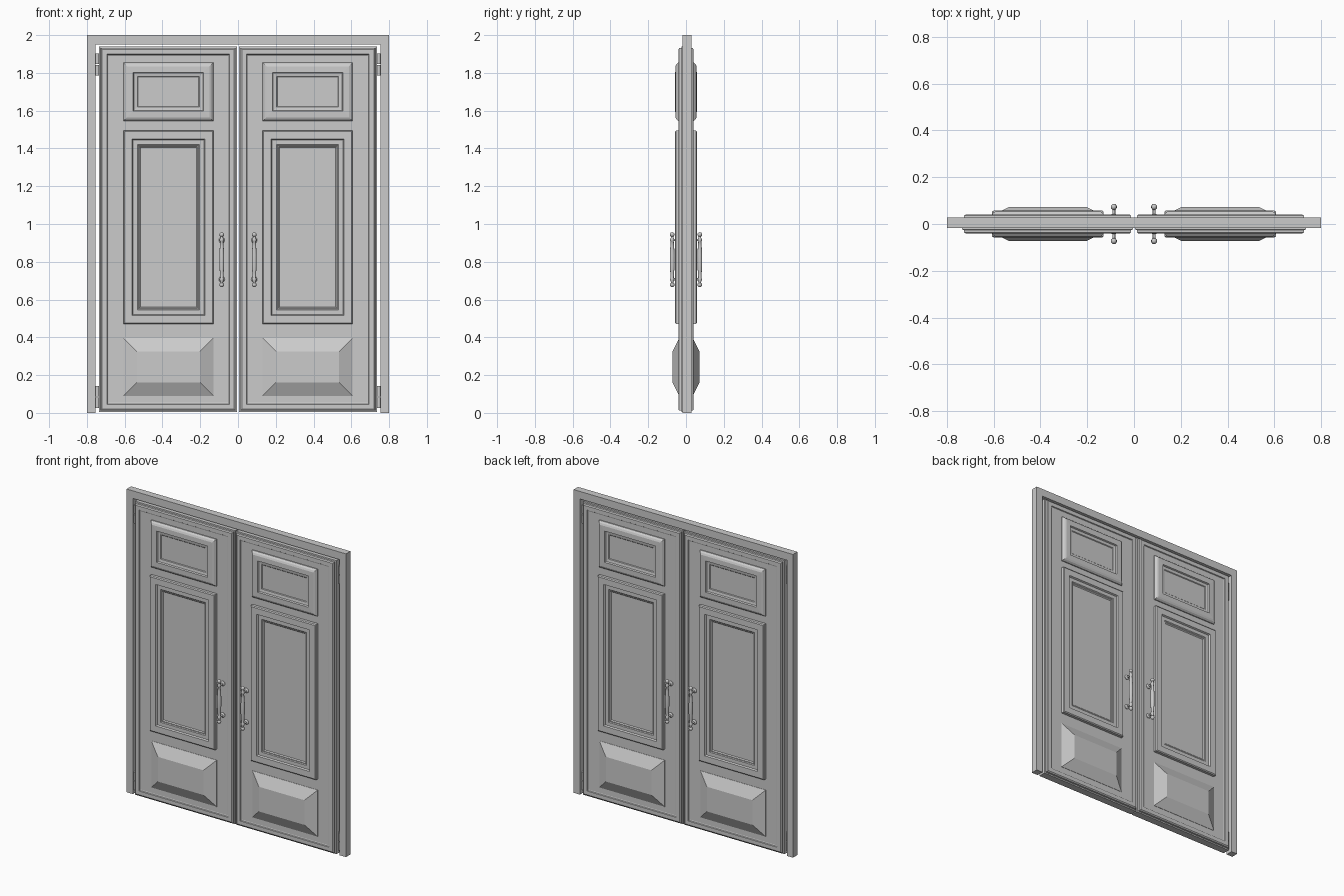
import bpy, bmesh, math
from mathutils import Matrix, Vector

if "Cube" in bpy.data.objects:
    bpy.data.objects.remove(bpy.data.objects["Cube"])


def finish(name, bm, smooth=False):
    bmesh.ops.remove_doubles(bm, verts=bm.verts, dist=1e-5)
    bmesh.ops.recalc_face_normals(bm, faces=bm.faces)
    me = bpy.data.meshes.new(name)
    bm.to_mesh(me)
    bm.free()
    ob = bpy.data.objects.new(name, me)
    bpy.context.collection.objects.link(ob)
    if smooth:
        bpy.context.view_layer.objects.active = ob
        ob.select_set(True)
        bpy.ops.object.shade_smooth_by_angle(angle=math.radians(35))
        ob.select_set(False)
    return ob


def moulded_slab(name, rect, profile):
    """Closed slab, both faces carved by (inset, depth) rings."""
    x0, x1, z0, z1 = rect
    rings = [(i, -d) for i, d in reversed(profile)] + list(profile)
    bm = bmesh.new()
    loops = []
    for i, y in rings:
        loops.append([bm.verts.new(p) for p in (
            (x0 + i, y, z0 + i), (x1 - i, y, z0 + i),
            (x1 - i, y, z1 - i), (x0 + i, y, z1 - i))])
    for a, b in zip(loops, loops[1:]):
        for k in range(4):
            bm.faces.new((a[k], a[(k + 1) % 4], b[(k + 1) % 4], b[k]))
    bm.faces.new(loops[0])
    bm.faces.new(loops[-1])
    return finish(name, bm)


def lathe(bm, profile, origin, direction, segs=16):
    """Revolve (radius, height) points about a direction from origin."""
    m = Matrix.Translation(origin) @ Vector((0, 0, 1)).rotation_difference(Vector(direction)).to_matrix().to_4x4()
    vs = [bm.verts.new(m @ Vector((r, 0, h))) for r, h in profile]
    es = [bm.edges.new(e) for e in zip(vs, vs[1:])]
    axis = (m.to_3x3() @ Vector((0, 0, 1))).normalized()
    bmesh.ops.spin(bm, geom=vs + es, cent=origin, axis=axis, angle=2 * math.pi, steps=segs)


def ball(bm, c, r):
    bmesh.ops.create_uvsphere(bm, u_segments=16, v_segments=10, radius=r, matrix=Matrix.Translation(c))


# Door frame: inverted U
bm = bmesh.new()
outline = [(-.8, 0), (-.755, 0), (-.755, 1.95), (.755, 1.95), (.755, 0), (.8, 0), (.8, 2), (-.8, 2)]
face = bm.faces.new([bm.verts.new((x, -.018, z)) for x, z in outline])
ext = bmesh.ops.extrude_face_region(bm, geom=[face])
bmesh.ops.translate(bm, vec=(0, .046, 0), verts=[v for v in ext["geom"] if isinstance(v, bmesh.types.BMVert)])
finish("door_frame", bm)

# Moulding profiles: (inset from edge, depth from middle plane)
LEAF = [(0, .024), (.008, .025), (.009, .036), (.016, .041), (.041, .041), (.044, .036), (.050, .034)]
TOP = [(0, .030), (0, .040), (.009, .051), (.020, .056), (.052, .057), (.056, .048), (.074, .045), (.078, .041)]
MIDDLE = [(0, .030), (0, .052), (.006, .057), (.046, .057), (.051, .047), (.074, .047), (.079, .043),
          (.084, .043), (.090, .037)]
BOTTOM = [(0, .030), (0, .036), (.072, .072)]

for side, label in ((-1, "left"), (1, "right")):
    def rect(a, b, z0, z1):
        return (min(side * a, side * b), max(side * a, side * b), z0, z1)

    # Leaf and raised panels
    moulded_slab(label + "_leaf", rect(.004, .735, .004, 1.94), LEAF)
    moulded_slab(label + "_top_panel", rect(.13, .607, 1.545, 1.855), TOP)
    moulded_slab(label + "_middle_panel", rect(.13, .607, .47, 1.495), MIDDLE)
    moulded_slab(label + "_bottom_panel", rect(.13, .607, .09, .397), BOTTOM)

    # Hinge knuckles, joining the leaf to the frame
    bm = bmesh.new()
    for z in (.025, .087, 1.785, 1.847):
        lathe(bm, [(0, 0), (.011, 0), (.011, .056), (0, .056)], Vector((side * .745, 0, z)), (0, 0, 1))
    finish(label + "_hinges", bm, True)

    # Pull handles on both faces: swelling grip, ball ends, posts and roses
    for face_dir, where in ((-1, "front"), (1, "back")):
        bm = bmesh.new()
        x, y = side * .086, face_dir * .073
        grip = [(0, -.13), (.007, -.13), (.007, -.118), (.011, -.108), (.011, -.1), (.008, -.095), (.010, -.07),
                (.013, -.025), (.013, .025), (.010, .07), (.008, .095), (.011, .1), (.011, .108),
                (.007, .118), (.007, .13), (0, .13)]
        lathe(bm, grip, Vector((x, y, .811)), (0, 0, 1))
        for s in (-1, 1):
            ball(bm, (x, y, .811 + s * .133), .0125)
            post = [(0, 0), (.016, 0), (.016, .004), (.012, .008), (.006, .010), (.006, .042), (0, .042)]
            lathe(bm, post, Vector((x, face_dir * .033, .811 + s * .104)), (0, face_dir, 0))
        finish(label + "_" + where + "_handle", bm, True)
